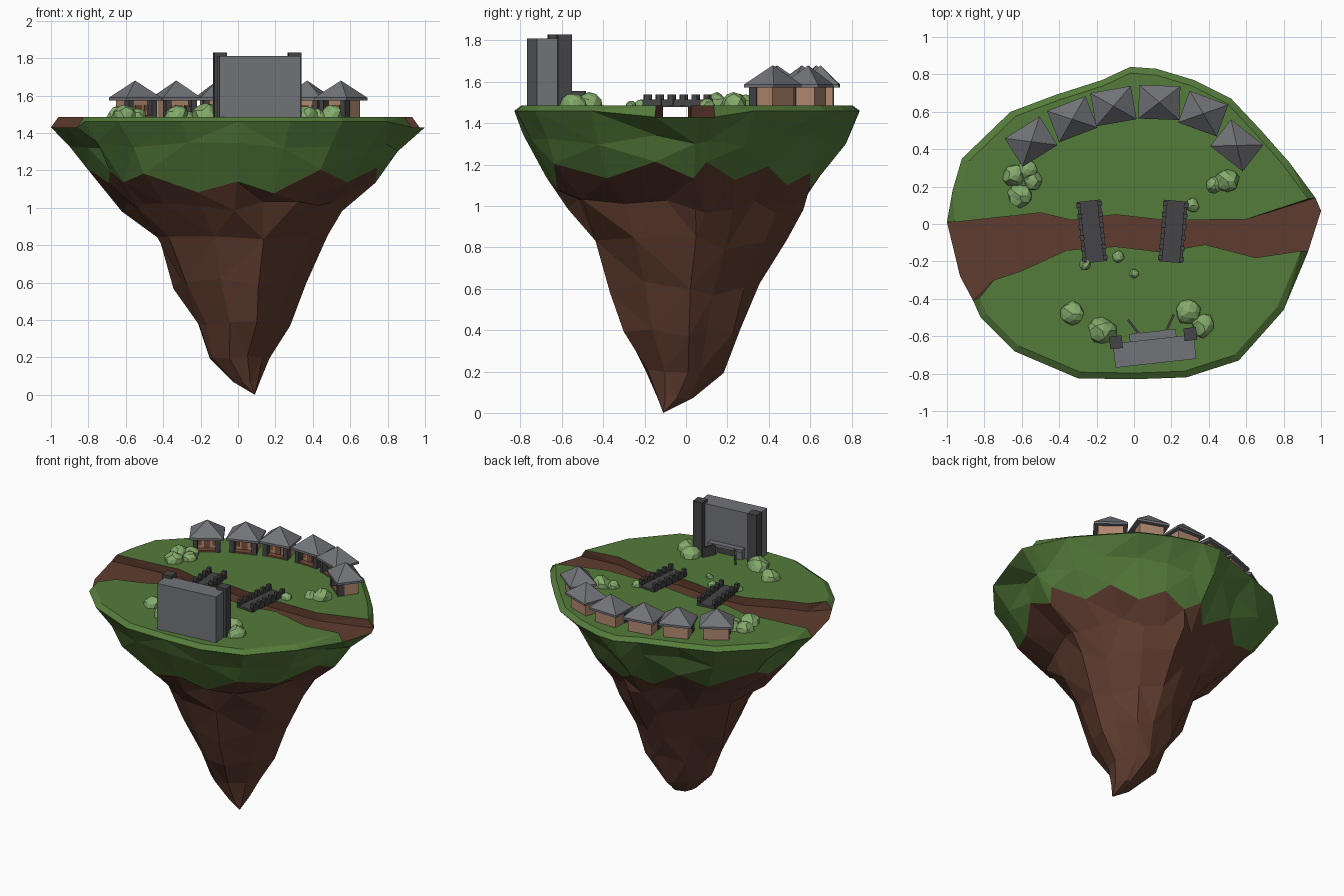
import bpy, bmesh, math, random
from mathutils import Matrix, Vector

if "Cube" in bpy.data.objects:
    bpy.data.objects.remove(bpy.data.objects["Cube"])

random.seed(4)
G = 1.485      # lawn height
BED = 1.43     # river bed height


def mat(name, r, g, b):
    m = bpy.data.materials.new(name)
    m.diffuse_color = (r, g, b, 1)
    m.use_nodes = True
    m.node_tree.nodes["Principled BSDF"].inputs["Base Color"].default_value = m.diffuse_color
    return m


GRASS = mat("grass green", 0.09, 0.20, 0.043)
EARTH = mat("earth brown", 0.115, 0.045, 0.028)
LEAF = mat("leaf green", 0.23, 0.41, 0.15)
ROOF = mat("slate grey", 0.17, 0.175, 0.19)
DARK = mat("dark stone", 0.06, 0.06, 0.063)
TAN = mat("tan wall", 0.44, 0.25, 0.16)
DOOR = mat("door brown", 0.19, 0.075, 0.04)


def finish(name, bm, mats, frame=None):
    me = bpy.data.meshes.new(name)
    bm.to_mesh(me)
    bm.free()
    for m in mats:
        me.materials.append(m)
    ob = bpy.data.objects.new(name, me)
    if frame:
        ob.matrix_world = frame
    bpy.context.collection.objects.link(ob)
    return ob


def frame_at(x, y, deg):
    return Matrix.Translation((x, y, 0)) @ Matrix.Rotation(math.radians(deg), 4, 'Z')


def box(name, x, y, sx, sy, z0, z1, m, frame, turn=0):
    bm = bmesh.new()
    local = (Matrix.Translation((x, y, (z0 + z1) / 2)) @ Matrix.Rotation(turn, 4, 'Z')
             @ Matrix.Diagonal((sx, sy, z1 - z0, 1)))
    bmesh.ops.create_cube(bm, size=1, matrix=local)
    return finish(name, bm, [m], frame)


# Island outline, anticlockwise from the right-hand river mouth
OUT = [(1, .07), (.97, .14), (.83, .33), (.68, .5), (.52, .67), (.32, .77), (.12, .83), (-.02, .84),
       (-.17, .77), (-.42, .69), (-.66, .6), (-.92, .35), (-.97, .18), (-1, .01), (-.93, -.28),
       (-.86, -.41), (-.82, -.5), (-.64, -.68), (-.3, -.825), (0, -.83), (.28, -.82), (.56, -.73),
       (.8, -.46), (.93, -.15)]
UPPER = [(-.5, .06), (-.33, .02), (-.1, .05), (.17, .02), (.6, .025)]
LOWER = [(-.75, -.3), (-.6, -.25), (-.36, -.14), (-.1, -.12), (.15, -.15), (.38, -.11), (.65, -.18)]
RIVER_ENDS = {0, 1, 13, 14, 15, 23}


def rim_z(i):
    return BED if i in RIVER_ENDS else 1.46


# Floating rock: z, xmin, xmax, ymin, ymax of each ring
LEVELS = [(1.32, -.90, .90, -.78, .75), (1.14, -.75, .74, -.68, .64), (1.0, -.61, .57, -.56, .56),
          (.82, -.46, .48, -.46, .48), (.60, -.35, .37, -.38, .36), (.39, -.22, .28, -.30, .28),
          (.2, -.16, .17, -.19, .18), (.07, -.03, .12, -.14, .04)]
bm = bmesh.new()
prev = [bm.verts.new((x, y, rim_z(i))) for i, (x, y) in enumerate(OUT)]
for k, (z, x0, x1, y0, y1) in enumerate(LEVELS):
    pts = OUT if k < 3 else OUT[::2]
    ring = []
    for i, (x, y) in enumerate(pts):
        dz = random.uniform(-.035, .035) * min(1, z * 2)
        s = 1 + random.uniform(-.06, .03)
        if k == 1:      # jagged lower edge of the turf
            dz = (.04 if i % 2 else -.04) + .07 * abs(x) - .03 + random.uniform(-.015, .015)
            s = 1 + 1.1 * dz
        ring.append(bm.verts.new(((x0 + x1) / 2 + x * s * (x1 - x0) / 2,
                                  (y0 + y1) / 2 + y / .835 * s * (y1 - y0) / 2, z + dz)))
    n, faces = len(ring), []
    for i in range(n):
        j = (i + 1) % n
        if len(prev) == n:
            faces.append(bm.faces.new((ring[i], ring[j], prev[j], prev[i])))
        else:
            a, b, c = prev[2 * i], prev[2 * i + 1], prev[(2 * i + 2) % len(prev)]
            faces += [bm.faces.new((ring[i], b, a)), bm.faces.new((ring[j], c, b)),
                      bm.faces.new((ring[i], ring[j], b))]
    for f in faces:
        f.material_index = 0 if k < 2 else 1
    prev = ring
tip = bm.verts.new((.09, -.11, 0))
for i in range(len(prev)):
    bm.faces.new((tip, prev[(i + 1) % len(prev)], prev[i])).material_index = 1
bmesh.ops.triangulate(bm, faces=bm.faces[:])
finish("floating_rock", bm, [GRASS, EARTH])

# River bed
bm = bmesh.new()
bed = [OUT[i] for i in (13, 14, 15)] + LOWER + [OUT[i] for i in (23, 0, 1)] + UPPER[::-1]
bm.faces.new([bm.verts.new((x, y, BED)) for x, y in bed])
bmesh.ops.triangulate(bm, faces=bm.faces[:])
finish("river_bed", bm, [EARTH])


# Lawns: sloped turf edge on the outside, earth wall along the river
def lawn(name, ids, river):
    bm = bmesh.new()
    low = [bm.verts.new((*OUT[i], rim_z(i))) for i in ids]
    top = [bm.verts.new((OUT[i][0] * .96, OUT[i][1] * .96, G)) for i in ids]
    low += [bm.verts.new((x, y, BED)) for x, y in river]
    top += [bm.verts.new((x, y, G)) for x, y in river]
    n = len(low)
    for i in range(n):
        j = (i + 1) % n
        f = bm.faces.new((low[i], low[j], top[j], top[i]))
        f.material_index = 0 if i < len(ids) - 1 else 1
    bm.faces.new(top)
    bm.faces.new(low[::-1])
    bmesh.ops.triangulate(bm, faces=bm.faces[:])
    finish(name, bm, [GRASS, EARTH])


lawn("north_lawn", range(1, 14), UPPER)
lawn("south_lawn", range(15, 24), LOWER[::-1])


# Houses in an arc, doors facing the middle
def house(x, y, deg):
    fr = frame_at(x, y, deg)
    box("house_walls", 0, .015, .165, .095, G - .01, 1.585, TAN, fr)
    box("house_door", 0, -.034, .04, .008, G, 1.55, DOOR, fr)
    for s in (-1, 1):
        box("house_window", s * .05, -.034, .03, .006, 1.515, 1.55, DOOR, fr)
        box("porch_pier", s * .073, -.055, .03, .045, G - .01, 1.585, DARK, fr)
    box("porch_step", 0, -.055, .12, .04, G - .01, 1.495, DOOR, fr)
    bm = bmesh.new()
    eave = [bm.verts.new((sx * .11, sy * .09, z)) for z in (1.573, 1.588)
            for sx, sy in ((-1, -1), (1, -1), (1, 1), (-1, 1))]
    apex = bm.verts.new((0, 0, 1.68))
    bm.faces.new(eave[3::-1])
    for i in range(4):
        j = (i + 1) % 4
        bm.faces.new((eave[i], eave[j], eave[4 + j], eave[4 + i]))
        bm.faces.new((eave[4 + i], eave[4 + j], apex))
    finish("house_roof", bm, [ROOF], fr)


for h in [(-.55, .44, 32), (-.33, .56, 21), (-.11, .63, 10), (.135, .65, -2), (.37, .59, -20), (.55, .42, -38)]:
    house(*h)

# Great hall with corner towers and an open gate
fr = frame_at(.11, -.68, 6.3)
box("hall_block", 0, 0, .435, .13, G - .01, 1.81, ROOF, fr)
box("gate_opening", 0, .066, .14, .006, G, 1.545, DARK, fr)
box("gate_canopy", 0, .083, .25, .045, 1.54, 1.56, ROOF, fr)
for s in (-1, 1):
    box("hall_tower", s * .2, .07, .068, .068, G - .01, 1.83, DARK, fr)
    box("gate_jamb", s * .098, .08, .05, .035, G - .01, 1.54, ROOF, fr)
    box("gate_door", s * .097, .14, .012, .10, G, 1.555, DARK, fr, s * -.55)


# Bridges with toothed parapets
def bridge(x, y, deg):
    fr = frame_at(x, y, deg)
    box("bridge_deck", 0, 0, .12, .33, 1.478, 1.5, DARK, fr)
    for s in (-1, 1):
        box("bridge_parapet", s * .055, 0, .016, .33, 1.485, 1.515, DARK, fr)
        for k in range(6):
            box("bridge_tooth", s * .056, -.145 + k * .058, .024, .026, 1.485, 1.54, DARK, fr)


bridge(-.225, -.04, 6)
bridge(.21, -.04, -5)

# Bushes: x, y, radius
for x, y, r in [(-.64, .26, .06), (-.57, .29, .055), (-.54, .23, .05), (-.61, .15, .065),
                (.43, .21, .045), (.50, .23, .065), (.31, .1, .038), (-.33, -.48, .065),
                (-.17, -.57, .075), (.29, -.47, .07), (.37, -.54, .065), (-.26, -.215, .032),
                (-.085, -.175, .032), (0, -.265, .026)]:
    bm = bmesh.new()
    bmesh.ops.create_icosphere(bm, subdivisions=2, radius=r)
    for v in bm.verts:
        v.co *= random.uniform(.86, 1.1)
        v.co.z *= .95 if v.co.z > 0 else .3
    finish("bush", bm, [LEAF], Matrix.Translation((x, y, G)))
